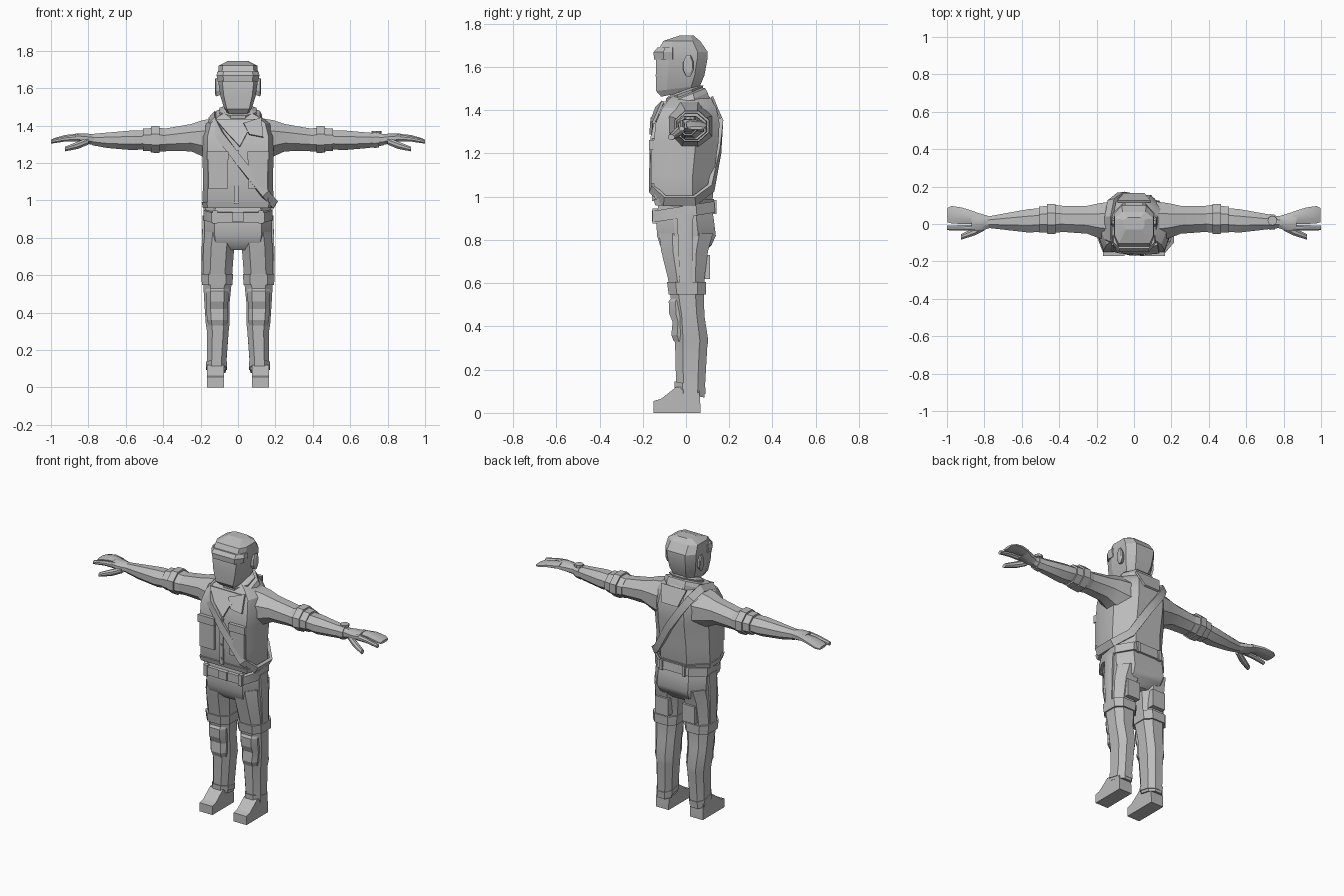
import bpy, bmesh, math
from mathutils import Vector

grey = bpy.data.materials.new("plain grey")
grey.diffuse_color = (0.5, 0.5, 0.5, 1)


def finish(name, bm, mirror=False, angle=32):
    bmesh.ops.recalc_face_normals(bm, faces=bm.faces)
    me = bpy.data.meshes.new(name)
    bm.to_mesh(me)
    bm.free()
    me.materials.append(grey)
    me.shade_smooth()
    me.set_sharp_from_angle(angle=math.radians(angle))
    ob = bpy.data.objects.new(name, me)
    bpy.context.collection.objects.link(ob)
    if mirror:
        ob.modifiers.new("Mirror", 'MIRROR')
    return ob


def skin(bm, rings, closed=False):
    vs = [[bm.verts.new(p) for p in r] for r in rings]
    n = len(vs[0])
    pairs = list(zip(vs, vs[1:])) + ([(vs[-1], vs[0])] if closed else [])
    for r, s in pairs:
        for i in range(n):
            j = (i + 1) % n
            bm.faces.new((r[i], r[j], s[j], s[i]))
    if not closed:
        bm.faces.new(vs[0])
        bm.faces.new(vs[-1])


def loft(name, sections, axis='z', near=(.3, .3), far=(.3, .3), **kw):
    """Skin chamfered rectangles (position, a0, a1, b0, b1, tilt) along an axis."""
    rings = []
    for t, a0, a1, b0, b1, *k in sections:
        w, h, k = a1 - a0, b1 - b0, (k[0] if k else 0)
        na, nb, fa, fb = near[0] * w, near[1] * h, far[0] * w, far[1] * h
        pts = [(a0, b0 + nb), (a0 + na, b0), (a1 - na, b0), (a1, b0 + nb),
               (a1, b1 - fb), (a1 - fa, b1), (a0 + fa, b1), (a0, b1 - fb)]
        rings.append([(a, b, t + k * b) if axis == 'z' else (t + k * b, a, b) for a, b in pts])
    bm = bmesh.new()
    skin(bm, rings)
    return finish(name, bm, **kw)


def sym(rows):
    return [(r[0], -r[1], *r[1:]) for r in rows]


def box(name, x, y, z, **kw):
    bm = bmesh.new()
    skin(bm, [[(x[0], y[0], h), (x[1], y[0], h), (x[1], y[1], h), (x[0], y[1], h)] for h in z])
    return finish(name, bm, **kw)


def plate(name, pts, offset, **kw):
    bm = bmesh.new()
    skin(bm, [pts, [tuple(Vector(p) + Vector(offset)) for p in pts]])
    return finish(name, bm, angle=10, **kw)


def disc(name, centre, radius, depth, axis):
    bm = bmesh.new()
    c = Vector(centre)
    rings = []
    for s in (-.5, .5):
        ring = []
        for i in range(8):
            u, v = radius * math.cos(i * math.pi / 4), radius * math.sin(i * math.pi / 4)
            ring.append(c + Vector((u, v, s * depth) if axis == 'z' else (u, s * depth, v)))
        rings.append(ring)
    skin(bm, rings)
    finish(name, bm)


# Head with neck, cap brim and ears
loft("head", sym([(1.485, .06, -.115, .05, .2), (1.505, .075, -.138, .065, .12),
                  (1.56, .095, -.14, .085), (1.64, .106, -.138, .10), (1.67, .108, -.132, .10),
                  (1.72, .103, -.105, .065), (1.745, .055, -.03, .035)]),
     near=(.1, .25), far=(.2, .2), angle=15)
loft("cap_brim", sym([(1.635, .108, -.148, -.06), (1.668, .115, -.15, -.06), (1.69, .11, -.132, -.06)]),
     near=(.15, .5), far=(.02, .02), angle=15)
loft("neck", sym([(1.40, .07, -.07, .065), (1.53, .062, -.065, .05)]))
loft("ear", [(.09, -.015, .025, 1.565, 1.64), (.118, -.012, .035, 1.555, 1.655),
             (.124, .0, .03, 1.575, 1.645)], axis='x', mirror=True, angle=15)

# Shirt body with hem
loft("shirt", sym([(.965, .18, -.135, .115), (1.0, .19, -.145, .125), (1.1, .187, -.15, .128),
                   (1.25, .19, -.15, .15), (1.34, .19, -.14, .155), (1.41, .17, -.11, .14),
                   (1.45, .12, -.08, .12), (1.47, .08, -.06, .10)]),
     near=(.07, .25), far=(.26, .35))
loft("shirt_hem", sym([(.96, .188, -.142, .122), (.99, .194, -.15, .13)]), near=(.07, .25), far=(.26, .35))
box("placket", (-.022, .004), (-.157, -.14), (.98, 1.27))
for i in range(3):
    disc("shirt_button", (-.009, -.158, 1.02 + i * .085), .008, .008, 'y')
box("chest_pocket", (.055, .158), (-.163, -.14), (1.06, 1.23), mirror=True)
box("pocket_flap", (.05, .165), (-.17, -.13), (1.215, 1.262), mirror=True)

# Collar and neck scarf
loft("collar", sym([(1.395, .12, -.10, .115, .35), (1.44, .128, -.105, .10, .4),
                    (1.465, .118, -.10, .09, .4), (1.475, .09, -.08, .07, .4)]), far=(.25, .3), angle=15)
loft("scarf_roll", sym([(1.465, .095, -.09, .075, .35), (1.485, .10, -.092, .08, .35),
                        (1.495, .075, -.075, .06, .35)]), angle=15)
plate("scarf_point", [(-.12, -.10, 1.43), (-.06, -.145, 1.36), (.01, -.158, 1.285), (.05, -.152, 1.36),
                      (.12, -.100, 1.43)], (0, -.012, .004))
plate("collar_flap", [(.03, -.13, 1.41), (.06, -.153, 1.35), (.135, -.146, 1.335), (.125, -.10, 1.44)],
      (0, -.012, .004))
plate("back_flap", [(-.09, .115, 1.46), (-.055, .156, 1.36), (.055, .156, 1.36), (.09, .115, 1.46)],
      (0, .010, .005))

# Shoulder strap running round the body
path = [Vector(p) for p in ((-.135, .04, 1.455), (-.135, -.085, 1.425), (-.10, -.143, 1.35),
                            (0, -.16, 1.22), (.145, -.157, 1.035), (.194, -.10, .98), (.196, .04, .98),
                            (.12, .118, 1.04), (.02, .152, 1.21), (-.07, .162, 1.34), (-.12, .125, 1.42))]
rings = []
for i, p in enumerate(path):
    t = (path[(i + 1) % len(path)] - path[i - 1]).normalized()
    n = p - Vector((0, 0, p.z * .5 + .6))
    n = (n - t * n.dot(t)).normalized()
    w = t.cross(n) * .023
    rings.append([p + w - n * .012, p + w + n * .008, p - w + n * .008, p - w - n * .012])
bm = bmesh.new()
skin(bm, rings, closed=True)
finish("shoulder_strap", bm)

# Arms with rolled sleeves and hands
loft("upper_arm", [(.12, -.09, .12, 1.21, 1.44), (.19, -.075, .11, 1.235, 1.428), (.25, -.052, .097, 1.262, 1.408),
                   (.41, -.04, .095, 1.265, 1.38)], axis='x', mirror=True)
loft("sleeve_fold", [(.385, -.043, .098, 1.262, 1.383), (.425, -.047, .102, 1.26, 1.388)], axis='x', mirror=True)
loft("sleeve_cuff", [(.42, -.054, .108, 1.253, 1.398), (.465, -.052, .106, 1.255, 1.396)], axis='x', mirror=True)
loft("sleeve_end", [(.46, -.047, .097, 1.262, 1.386), (.508, -.045, .093, 1.264, 1.384)], axis='x', mirror=True)
loft("forearm", [(.49, -.04, .085, 1.275, 1.372), (.56, -.046, .08, 1.268, 1.374),
                 (.70, -.03, .055, 1.28, 1.362), (.78, -.021, .04, 1.295, 1.355)], axis='x', mirror=True)
loft("palm", [(.77, -.021, .04, 1.297, 1.353), (.82, -.038, .055, 1.303, 1.358), (.87, -.036, .07, 1.317, 1.356)],
     axis='x', mirror=True)
loft("fingers", [(.85, .0, .066, 1.318, 1.356), (.92, .0, .088, 1.32, 1.35), (.975, .003, .096, 1.312, 1.335),
                 (.998, .01, .085, 1.31, 1.325)], axis='x', mirror=True)
loft("index_finger", [(.85, -.036, -.004, 1.315, 1.352), (.92, -.036, -.006, 1.315, 1.343),
                      (1.0, -.033, -.008, 1.303, 1.325)], axis='x', mirror=True)
loft("thumb", [(.80, -.035, .0, 1.298, 1.335), (.855, -.062, -.022, 1.275, 1.315),
               (.925, -.084, -.054, 1.262, 1.287)], axis='x', mirror=True)
loft("watch_band", [(.725, -.031, .053, 1.279, 1.364), (.755, -.029, .049, 1.283, 1.362)], axis='x')
disc("watch_face", (.74, .018, 1.363), .026, .016, 'z')

# Trousers and belt
loft("hips", sym([(.735, .10, -.08, .075), (.775, .17, -.12, .118), (.82, .18, -.134, .138),
                  (.90, .178, -.138, .128), (.975, .172, -.125, .115)]), near=(.15, .3), far=(.2, .3))
loft("belt", sym([(.905, .185, -.148, .135, .16), (.958, .185, -.148, .13, .16)]), near=(.12, .28), far=(.2, .3))
box("belt_buckle", (-.03, .03), (-.157, -.14), (.885, .937))
box("belt_loop", (.11, .135), (-.156, -.13), (.875, .945), mirror=True)
box("back_belt_loop", (.07, .09), (.11, .142), (.92, .985), mirror=True)
loft("trouser_leg", [(.088, .066, .166, -.045, .085, -.2), (.30, .05, .166, -.05, .098),
                     (.335, .046, .172, -.052, .103), (.45, .045, .18, -.055, .085),
                     (.54, .036, .185, -.072, .083), (.62, .03, .188, -.083, .085),
                     (.75, .02, .185, -.115, .102), (.83, .005, .178, -.125, .125)],
     near=(.25, .25), far=(.25, .25), mirror=True)
loft("knee_band", [(.548, .03, .193, -.08, .092), (.605, .026, .196, -.088, .093)],
     near=(.22, .22), far=(.22, .22), mirror=True)
loft("knee_pad", [(.33, .06, .158, -.056, .0), (.36, .055, .165, -.068, .0), (.42, .055, .17, -.062, .0),
                  (.46, .052, .172, -.078, .0), (.515, .05, .172, -.08, .0), (.53, .05, .17, -.07, .0)],
     near=(.2, .4), far=(.02, .02), mirror=True, angle=15)
loft("side_panel", [(.60, .16, .195, -.03, .03), (.75, .16, .194, -.035, .03), (.92, .15, .189, -.042, .034)],
     near=(.02, .02), far=(.02, .02), mirror=True)
box("thigh_pocket", (.05, .14), (.06, .112), (.62, .73), mirror=True)
loft("ankle_band", [(.105, .06, .17, -.052, .089, -.2), (.135, .06, .17, -.053, .091, -.2)],
     near=(.25, .25), far=(.25, .25), mirror=True)

# Boots
side = [(-.15, 0), (-.15, .055), (-.115, .065), (-.045, .12), (.06, .12), (.067, .03), (.067, 0)]
plate("boot", [(.075, y, z) for y, z in side], (.09, 0, 0), mirror=True)
